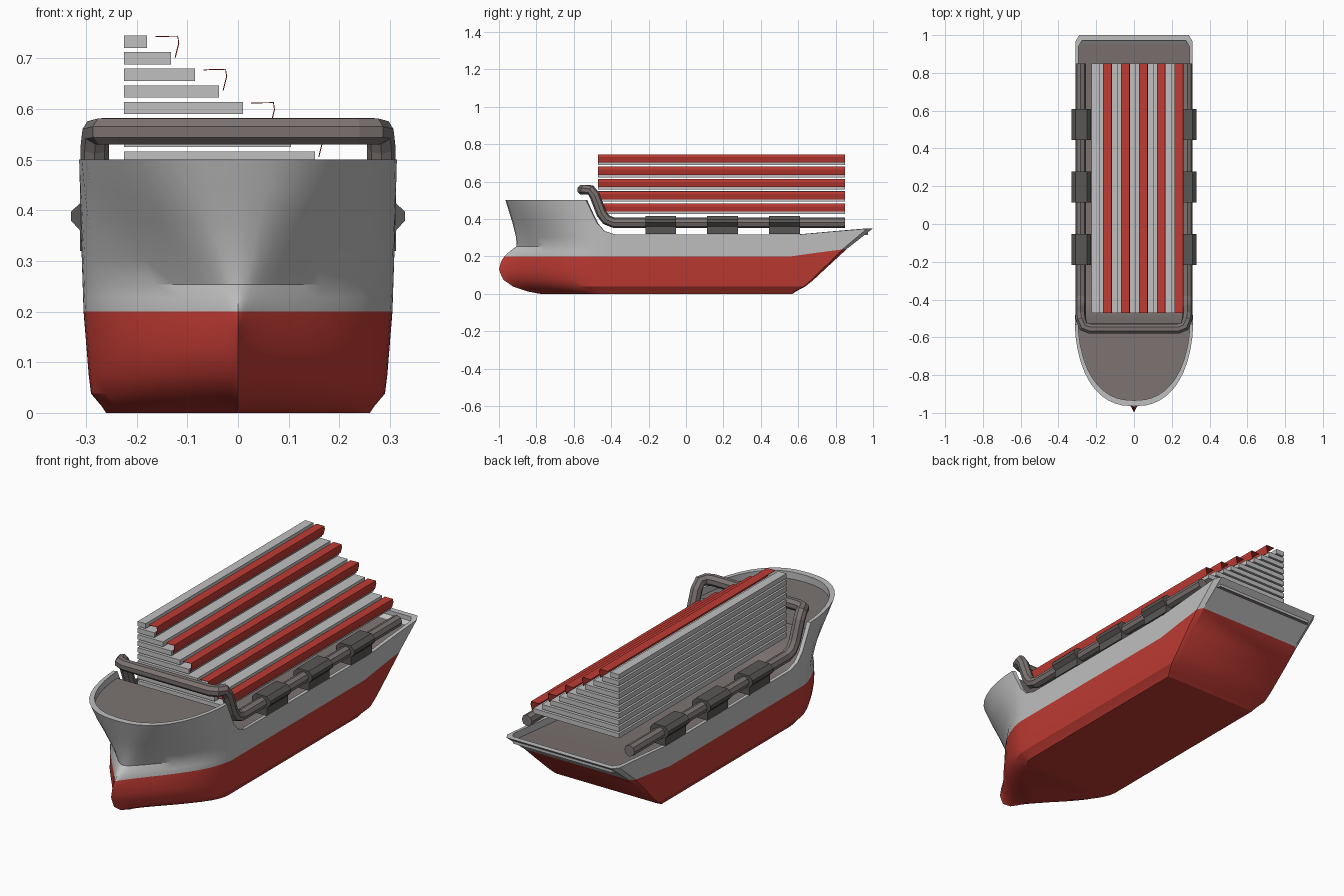
import bpy, bmesh, math
from mathutils import Vector

if "Cube" in bpy.data.objects:
    bpy.data.objects.remove(bpy.data.objects["Cube"])


def material(name, rgb):
    m = bpy.data.materials.new(name)
    m.diffuse_color = (*rgb, 1)
    m.use_nodes = True
    m.node_tree.nodes["Principled BSDF"].inputs["Base Color"].default_value = m.diffuse_color
    return m


RED = material("hull red", (0.52, 0.043, 0.033))
GREY = material("light grey", (0.53, 0.53, 0.53))
TAUPE = material("deck taupe", (0.20, 0.172, 0.168))
DARK = material("dark grey", (0.10, 0.095, 0.09))


def make(name, verts, faces, mats, idx=None):
    me = bpy.data.meshes.new(name)
    me.from_pydata(verts, [], faces)
    for m in mats:
        me.materials.append(m)
    if idx:
        for p, i in zip(me.polygons, idx):
            p.material_index = i
    bm = bmesh.new()
    bm.from_mesh(me)
    bmesh.ops.remove_doubles(bm, verts=bm.verts, dist=1e-5)
    bmesh.ops.recalc_face_normals(bm, faces=bm.faces)
    bm.to_mesh(me)
    bm.free()
    ob = bpy.data.objects.new(name, me)
    bpy.context.collection.objects.link(ob)
    return ob


def smooth(ob, deg):
    bpy.ops.object.select_all(action='DESELECT')
    ob.select_set(True)
    bpy.context.view_layer.objects.active = ob
    bpy.ops.object.shade_smooth_by_angle(angle=math.radians(deg))


def interp(table, t):
    if t <= table[0][0]:
        return table[0][1]
    for (a, va), (b, vb) in zip(table, table[1:]):
        if t <= b:
            return va + (vb - va) * (t - a) / (b - a)
    return table[-1][1]


def prism(name, profile, y0, y1, mat):
    """Closed x-z profile extruded along y."""
    n = len(profile)
    verts = [(x, y, z) for y in (y0, y1) for x, z in profile]
    faces = [(i, (i + 1) % n, n + (i + 1) % n, n + i) for i in range(n)]
    faces += [tuple(range(n)), tuple(range(n, 2 * n))]
    return make(name, verts, faces, [mat])


# Hull: stem and stern profiles, beam and sheer line
STEM = [(0, -.76), (.013, -.85), (.035, -.92), (.077, -.98), (.13, -1), (.17, -.99),
        (.21, -.965), (.254, -.906), (.3, -.908), (.38, -.928), (.5, -.965)]
STERN = [(0, .564), (.045, .65), (.238, .858), (.35, 1.0)]
BEAM = [(0, .258), (.04, .292), (.2, .305), (.5, .315)]
SHEER = [(-.535, .5), (-.51, .44), (-.48, .377), (-.44, .335), (-.38, .318),
         (.6, .316), (1, .35)]
STATIONS = [-.965, -.96, -.95, -.935, -.91, -.88, -.84, -.79, -.73, -.66, -.6, -.535,
            -.51, -.48, -.44, -.38, -.2, .1, .4, .6, .8, .97, 1.0]


def hull_point(Y, z):
    y = Y
    if Y < -.4:
        b = interp(STEM, z)
        y = b + (Y + .965) / .565 * (-.4 - b)
    elif Y > .5:
        y = .5 + (Y - .5) / .5 * (interp(STERN, z) - .5)
    u = min(1, max(0, (Y + .965) / .5))
    full = (1 - (1 - u) ** 2.35) ** (1 / 2.35)
    fine = math.sin(math.pi / 2 * u) ** 1.25
    t = min(1, max(0, (z - .18) / .3))
    x = interp(BEAM, z) * (fine + (full - fine) * t)
    if Y > .99:
        x -= .02
    return Vector((x, y, z))


def hull_row(kind, value):
    half = []
    for Y in STATIONS:
        line = .2 + .1 * max(0, Y - .6)
        z = value if kind == "low" else line + (interp(SHEER, Y) - line) * value
        p = hull_point(Y, z)
        if kind in ("rim", "deck"):
            pivot = -.4 if p.y < -.4 else .5
            if p.y < -.4 or p.y > .5:
                p.y = pivot + (p.y - pivot) * .945
            p.x *= .945
            if kind == "deck":
                p.z -= .035
        half.append(p)
    return half[::-1] + [Vector((-p.x, p.y, p.z)) for p in half[1:]]


rows = [hull_row("low", z) for z in (.003, .013, .038, .075, .105, .13, .17)]
rows += [hull_row("high", v) for v in (0, .09, .18, .34, .6, .8, 1)]
rows += [hull_row("rim", 1), hull_row("deck", 1)]
N = len(rows[0])
verts = [p for r in rows for p in r]
for v in verts:                       # set the keel on the ground
    if v.z <= .0031:
        v.z = 0
faces, idx = [], []
for j in range(len(rows) - 1):
    for i in range(N):
        k = (i + 1) % N
        faces.append((j * N + i, j * N + k, (j + 1) * N + k, (j + 1) * N + i))
        idx.append(0 if j < 7 else 1)
for j, mat in ((0, 0), (len(rows) - 1, 2)):      # bottom and deck
    o = j * N
    for i in range(N // 2):
        a, b, c, d = o + i, o + i + 1, o + N - 2 - i, o + N - 1 - i
        faces.append((a, b, d) if b == c else (a, b, c, d))
        idx.append(mat)
smooth(make("hull", verts, faces, [RED, GREY, TAUPE], idx), 32)

# Rail: one tube running up both sides and across behind the foredeck
side = [(.283, .85, .38), (.283, -.385, .38), (.283, -.425, .395), (.283, -.452, .43),
        (.283, -.488, .525), (.28, -.51, .555), (.268, -.542, .556), (.235, -.554, .556)]
path = side + [(-x, y, z) for x, y, z in reversed(side)]
cu = bpy.data.curves.new("rail", 'CURVE')
cu.dimensions = '3D'
cu.bevel_depth = .028
cu.bevel_resolution = 2
cu.use_fill_caps = True
sp = cu.splines.new('POLY')
sp.points.add(len(path) - 1)
for pt, co in zip(sp.points, path):
    pt.co = (*co, 1)
cu.materials.append(TAUPE)
rail = bpy.data.objects.new("rail", cu)
bpy.context.collection.objects.link(rail)
bpy.ops.object.select_all(action='DESELECT')
rail.select_set(True)
bpy.context.view_layer.objects.active = rail
bpy.ops.object.convert(target='MESH')
for p in rail.data.polygons:
    p.use_smooth = False

# Clamps: three dark blocks around the rail on each side
CLAMP = [(.228, .32), (.228, .395), (.248, .416), (.31, .416), (.33, .397), (.33, .38),
         (.312, .36), (.312, .32)]
for s, word in ((1, "right"), (-1, "left")):
    for n, y in enumerate((-.135, .195, .527)):
        prism(f"clamp_{word}_{n + 1}", [(s * x, z) for x, z in CLAMP], y - .082, y + .082, DARK)

# Cargo: ten floating slabs stepping down to the right
for k in range(10):
    x1, top = -.18 + .0475 * k, .745 - .0327 * k
    prism(f"slab_{k + 1}", [(-.225, top - .024), (x1, top - .024), (x1, top), (-.225, top)],
          -.47, .85, GREY)

# Red covers: thin bent sheets on every second step
BEND = [(-.163, .743), (-.119, .744), (-.117, .73), (-.124, .702)]
for k in range(5):
    dx, dz = .0945 * k, -.0656 * k
    pts = [(x + dx, y, z + dz) for x, z in BEND for y in (-.47, .85)]
    ob = make(f"red_cover_{k + 1}", pts, [(i, i + 1, i + 3, i + 2) for i in (0, 2, 4)], [RED])
    sol = ob.modifiers.new("thickness", 'SOLIDIFY')
    sol.thickness = .002
    sol.offset = 0
